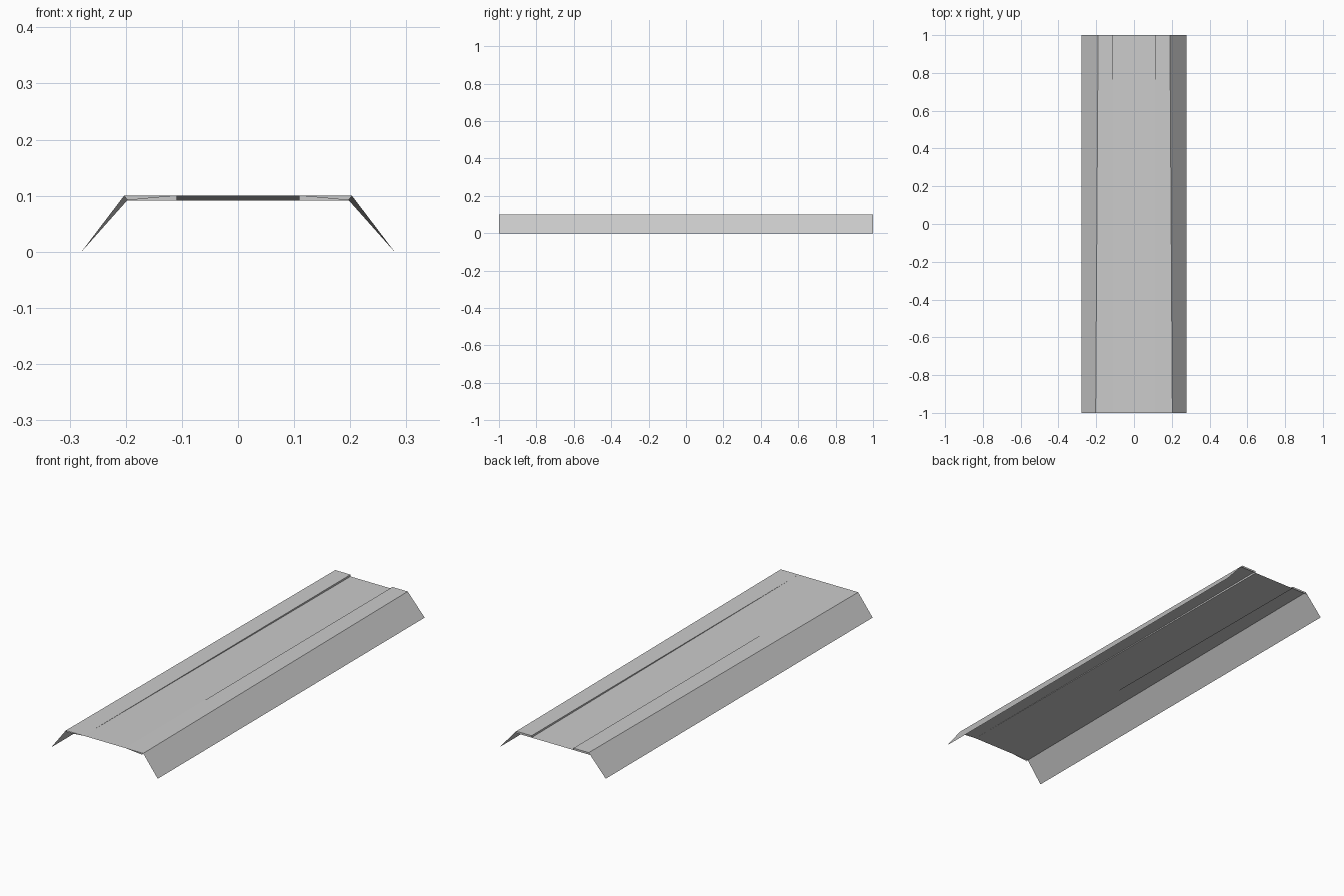
import bpy, bmesh

if "Cube" in bpy.data.objects:
    bpy.data.objects.remove(bpy.data.objects["Cube"])


def mirrored_part(name, faces):
    """Build the right half from polygons and mirror it across x = 0."""
    bm = bmesh.new()
    for pts in faces:
        bm.faces.new([bm.verts.new(p) for p in pts])
    bmesh.ops.remove_doubles(bm, verts=bm.verts, dist=0.0005)
    mesh = bpy.data.meshes.new(name)
    bm.to_mesh(mesh)
    bm.free()
    obj = bpy.data.objects.new(name, mesh)
    bpy.context.collection.objects.link(obj)
    mod = obj.modifiers.new("mirror", 'MIRROR')
    mod.use_clip = True
    return obj


TOP, LOW = 0.10, 0.091      # strip height, sunken channel height at the back
STEP, TIP = 0.11, 0.279     # channel half width, flange tip
FOLD_F, FOLD_B = 0.203, 0.19

# Corner points at the front (y = -1) and back (y = 1)
tip_f, tip_b = (TIP, -1, 0), (TIP, 1, 0)
fold_f, fold_b = (FOLD_F, -1, TOP), (FOLD_B, 1, TOP)
step_f, step_b = (STEP, -1, TOP), (STEP, 1, TOP)
low_b = (STEP, 1, LOW)

# Sloping side flanges
mirrored_part("side_flange", [(tip_f, tip_b, fold_b, fold_f)])

# Flat raised strips with the tapering step down to the channel
mirrored_part("raised_strip", [
    (fold_f, fold_b, step_b, step_f),
    (step_f, step_b, low_b),
])

# Channel floor sinking towards the back
mirrored_part("channel_floor", [(step_f, low_b, (0, 1, LOW), (0, -1, TOP))])

# Small closing faces at both ends of the strips
mirrored_part("strip_end_cap", [
    (step_f, (0.197, -1, 0.092), fold_f),
    (step_b, fold_b, (0.198, 1, LOW), low_b),
])
